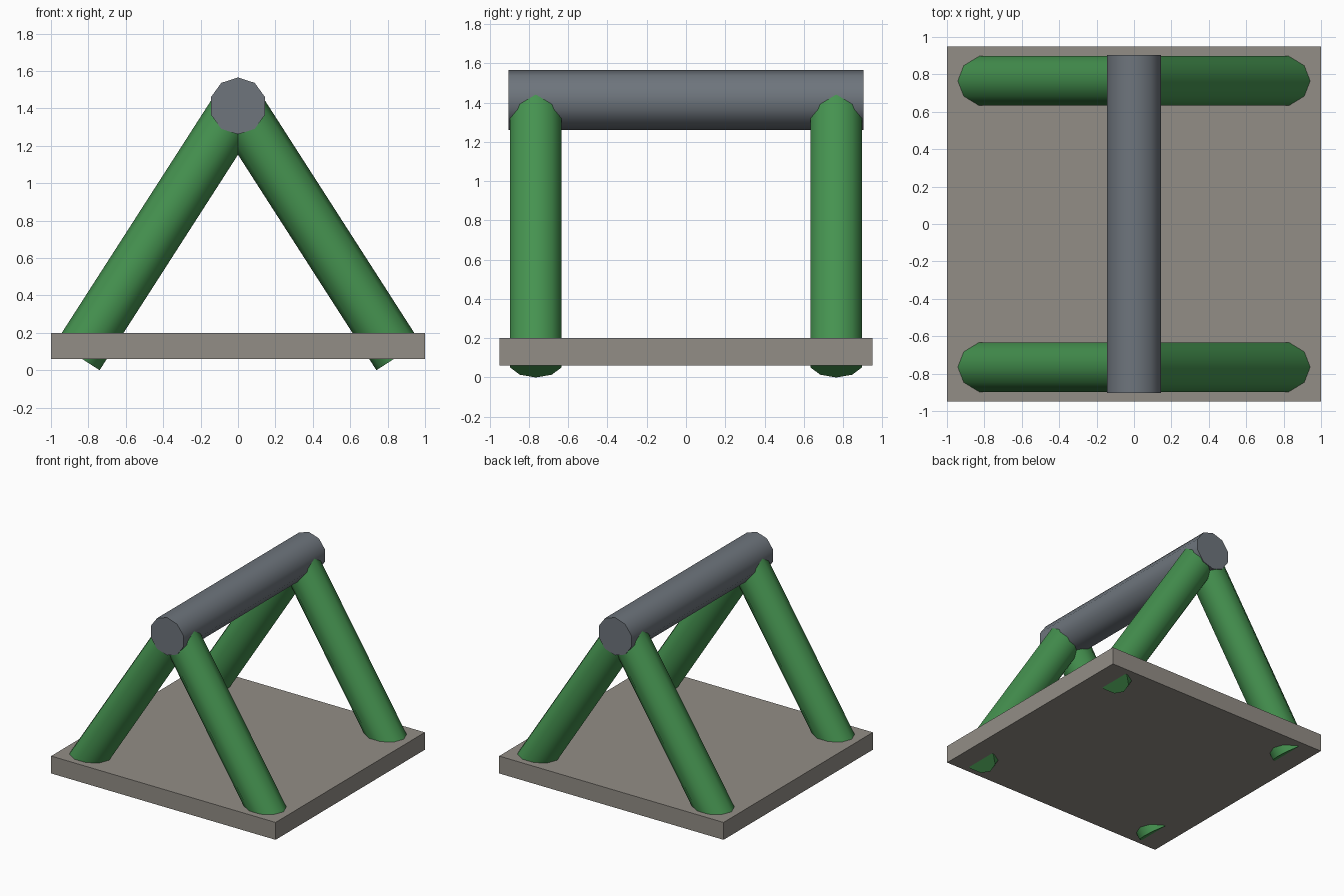
import bpy
import math
from mathutils import Vector

cube = bpy.data.objects.get("Cube")
if cube:
    bpy.data.objects.remove(cube, do_unlink=True)


def material(name, color):
    m = bpy.data.materials.new(name)
    m.use_nodes = True
    m.diffuse_color = (*color, 1)
    m.node_tree.nodes["Principled BSDF"].inputs["Base Color"].default_value = (*color, 1)
    return m


stone = material("stone grey", (0.29, 0.27, 0.24))
steel = material("steel grey", (0.156, 0.178, 0.204))
green = material("leg green", (0.06, 0.29, 0.08))


def rod(name, start, end, radius, mat):
    """Ten-sided smooth rod between two points, one corner in the xz plane."""
    a, b = Vector(start), Vector(end)
    axis = b - a
    bpy.ops.mesh.primitive_cylinder_add(vertices=10, radius=radius, depth=axis.length)
    ob = bpy.context.object
    ob.name = name
    # Local y of the cylinder stays in the xz plane
    z = axis.normalized()
    side = Vector((0, 0, 1)) if abs(z.y) > 0.9 else Vector((0, 1, 0)).cross(z)
    x = side.cross(z)
    for v in ob.data.vertices:
        p = v.co.copy()
        v.co = x * p.x + side * p.y + z * p.z + (a + b) / 2
    ob.data.materials.append(mat)
    bpy.ops.object.shade_smooth_by_angle(angle=math.radians(40))
    return ob


# Base slab
bpy.ops.mesh.primitive_cube_add(size=1, location=(0, 0, 0.13))
base = bpy.context.object
base.name = "base_slab"
base.scale = (2, 1.9, 0.14)
base.data.materials.append(stone)

# Top beam
rod("top_beam", (0, -0.903, 1.413), (0, 0.903, 1.413), 0.152, steel)

# Slanted legs, meeting inside the beam and poking through the slab
for sx, side in ((1, "left"), (-1, "right")):
    for sy, end in ((-1, "front"), (1, "back")):
        y = 0.765 * sy
        rod(f"{end}_{side}_leg", (0.857 * sx, y, 0.075), (0, y, 1.409), 0.139, green)
